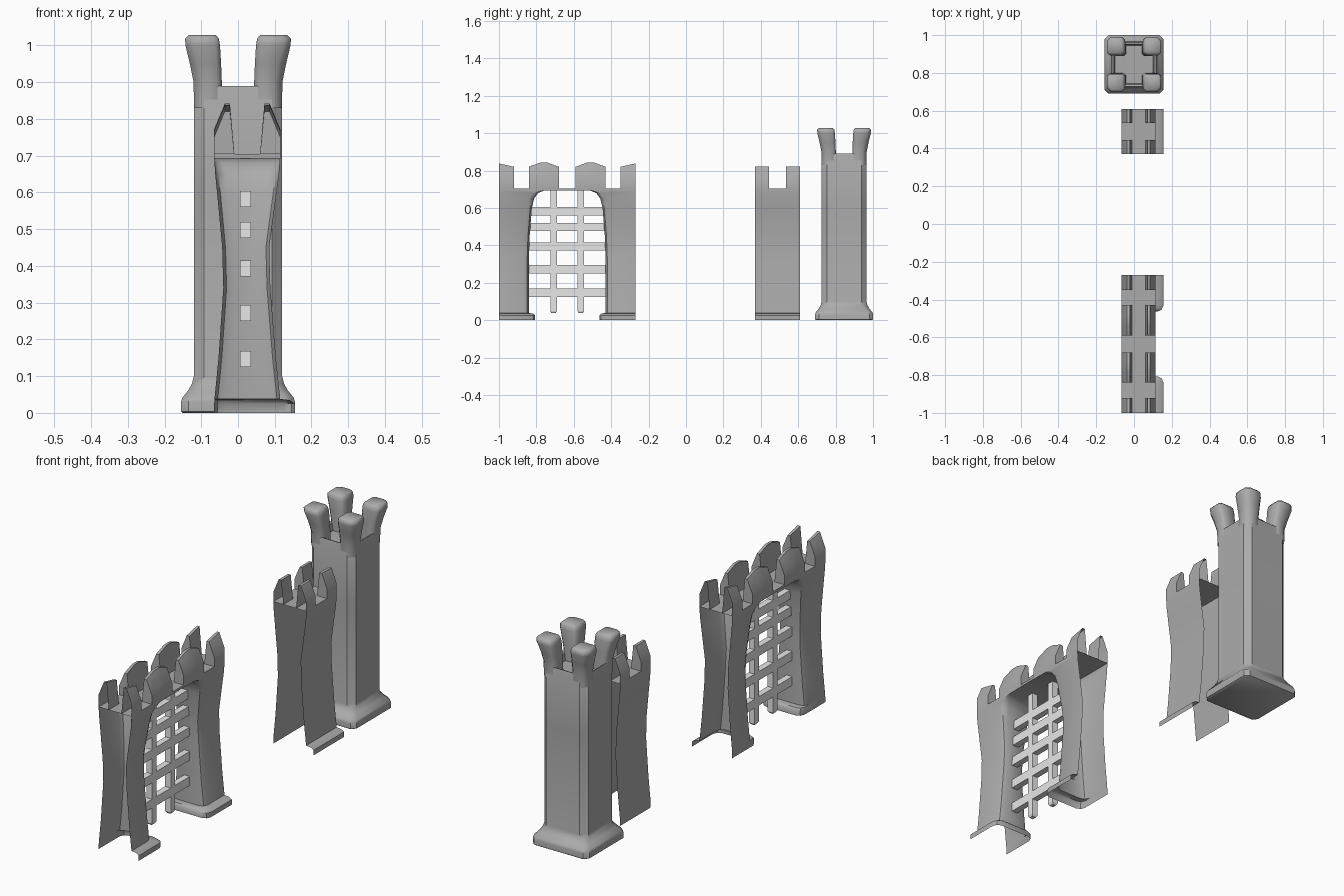
import bpy, bmesh, math

old = bpy.data.objects.get("Cube")
if old:
    bpy.data.objects.remove(old)


def material(name, value):
    m = bpy.data.materials.new(name)
    m.use_nodes = True
    col = (value, value, value, 1)
    m.diffuse_color = col
    m.node_tree.nodes["Principled BSDF"].inputs["Base Color"].default_value = col
    return m


STONE = material("stone grey", 0.41)
IRON = material("light grate grey", 0.8)


def loft(bm, rows, closed=False, caps=(False, False)):
    """Bridge rows of points into a skin."""
    rings = [[bm.verts.new(p) for p in row] for row in rows]
    n = len(rings[0])
    for a, b in zip(rings, rings[1:]):
        for i in range(n if closed else n - 1):
            j = (i + 1) % n
            bm.faces.new((a[i], a[j], b[j], b[i]))
    for ring, cap in ((rings[0], caps[0]), (rings[-1], caps[1])):
        if cap:
            bm.faces.new(ring)


def finish(bm, name, mat, angle=40):
    bmesh.ops.remove_doubles(bm, verts=bm.verts, dist=0.0002)
    bmesh.ops.recalc_face_normals(bm, faces=bm.faces)
    me = bpy.data.meshes.new(name)
    bm.to_mesh(me)
    bm.free()
    me.materials.append(mat)
    ob = bpy.data.objects.new(name, me)
    bpy.context.collection.objects.link(ob)
    bpy.ops.object.select_all(action='DESELECT')
    ob.select_set(True)
    bpy.context.view_layer.objects.active = ob
    bpy.ops.object.shade_smooth_by_angle(angle=math.radians(angle))
    return ob


# Wall section by height: z, back x, outer x, jamb inset, jamb rounding
LEVELS = [
    (0, -.065, .155, .033, .03),
    (.025, -.065, .155, .033, .03),
    (.035, -.064, .14, .025, .03),
    (.038, -.064, .115, 0, .03),
    (.15, -.053, .103, 0, .03),
    (.34, -.04, .088, 0, .03),
    (.45, -.043, .085, .004, .03),
    (.6, -.057, .105, .016, .03),
    (.65, -.062, .112, .028, .03),
    (.68, -.064, .114, .05, .02),
    (.692, -.065, .115, .08, .008),
    (.694, -.065, .115, .205, 0),
    (.705, -.065, .115, .205, 0),
]
DECK = .705


def merlons(bm, yc, groups, half):
    """Tapered battlement teeth on both faces, mirrored along the wall."""
    for group in groups:
        for s in (-1, 1):
            for outer, inner, tip_o, tip_i in ((-.065, -.01, -.036, -.022),
                                               (.115, .06, .086, .072)):
                rows = [[(outer, yc + s * v, DECK), (outer, yc + s * v, top - .07),
                         (tip_o, yc + s * v, top), (tip_i, yc + s * v, top),
                         (inner, yc + s * v, DECK)] for v, top in group]
                loft(bm, rows, False, (group[0][0] < half - .001, True))


def deck(bm, yc, half):
    loft(bm, [[(-.065, yc + v, DECK), (.115, yc + v, DECK)] for v in (-half, half)])


# Gatehouse: two pillars joined by a soffit, with crenellated top
GATE_Y, GATE_HALF, OPENING = -.635, .365, .205
bm = bmesh.new()
for s in (-1, 1):
    rows = []
    for z, xa, xb, inset, r in LEVELS:
        jamb = OPENING - inset
        path = [(xa, GATE_HALF), (xa, jamb + r), (xa + r * .3, jamb + r * .3),
                (xa + r, jamb), (xb - r, jamb), (xb - r * .3, jamb + r * .3),
                (xb, jamb + r), (xb, GATE_HALF)]
        rows.append([(x, GATE_Y + s * v, z) for x, v in path])
    loft(bm, rows)
finish(bm, "gatehouse_walls", STONE)

bm = bmesh.new()
deck(bm, GATE_Y, GATE_HALF)
merlons(bm, GATE_Y, [[(.365, .838), (.285, .82)],
                     [(.205, .82), (.145, .842), (.105, .842), (.045, .82)]], GATE_HALF)
finish(bm, "gatehouse_battlements", STONE, 30)

# Plain wall segment: two separate faces under a walkway
WALL_Y, WALL_HALF = .49, .12
bm = bmesh.new()
for side in (1, 2):
    loft(bm, [[(lv[side], WALL_Y + v, lv[0]) for v in (-WALL_HALF, WALL_HALF)]
              for lv in LEVELS])
finish(bm, "wall_faces", STONE)

bm = bmesh.new()
deck(bm, WALL_Y, WALL_HALF)
merlons(bm, WALL_Y, [[(.12, .822), (.045, .822)]], WALL_HALF)
finish(bm, "wall_battlements", STONE, 30)


# Portcullis grate
def bar(bm, y0, y1, z0, z1, taper=0):
    x0, x1 = .005, .036
    rows = [[(x0, y0, z1), (x1, y0, z1), (x1, y1, z1), (x0, y1, z1)]]
    if taper:
        rows.append([(x, y, z0 + taper) for x, y, _ in rows[0]])
    t = taper * .6
    rows.append([(x0 + t, y0 + t, z0), (x1 - t, y0 + t, z0),
                 (x1 - t, y1 - t, z0), (x0 + t, y1 - t, z0)])
    loft(bm, rows, True, (True, True))


bm = bmesh.new()
for z in (.147, .272, .393, .498, .582):
    bar(bm, GATE_Y - .21, GATE_Y + .21, z - .022, z + .022)
for s in (-1, 1):
    y = GATE_Y + s * .073
    bar(bm, y - .017, y + .017, .037, .693, .01)
finish(bm, "portcullis", IRON, 20)


# Corner tower
TOWER_Y = .845


def octagon(h, c, z):
    k = h - c
    pts = [(h, -k), (h, k), (k, h), (-k, h), (-h, k), (-h, -k), (-k, -h), (k, -h)]
    return [(x, TOWER_Y + y, z) for x, y in pts]


bm = bmesh.new()
RINGS = [(.15, .02, 0), (.155, .02, .004), (.155, .02, .03), (.151, .022, .042),
         (.135, .025, .062), (.125, .027, .08), (.12, .028, .1), (.12, .028, .6),
         (.12, .028, .882), (.117, .028, .89), (.106, .025, .886), (.1, .025, .85)]
loft(bm, [octagon(*r) for r in RINGS], True, (True, True))
finish(bm, "tower_body", STONE)

# Flared corner teeth of the tower: z, inner edge, outer edge, chamfer
TEETH = [(.83, .043, .1195, .02), (.9, .044, .121, .022), (.95, .046, .131, .022),
         (1.0, .049, .143, .02), (1.018, .052, .144, .02), (1.028, .06, .135, .018)]
bm = bmesh.new()
for sx in (-1, 1):
    for sy in (-1, 1):
        rows = []
        for z, a, b, c in TEETH:
            d = c * .6
            path = [(a + d, a), (b - d, a), (b, a + d), (b, b - c),
                    (b - c, b), (a + d, b), (a, b - d), (a, a + d)]
            rows.append([(sx * x, TOWER_Y + sy * y, z) for x, y in path])
        loft(bm, rows, True, (False, True))
finish(bm, "tower_battlements", STONE, 50)
